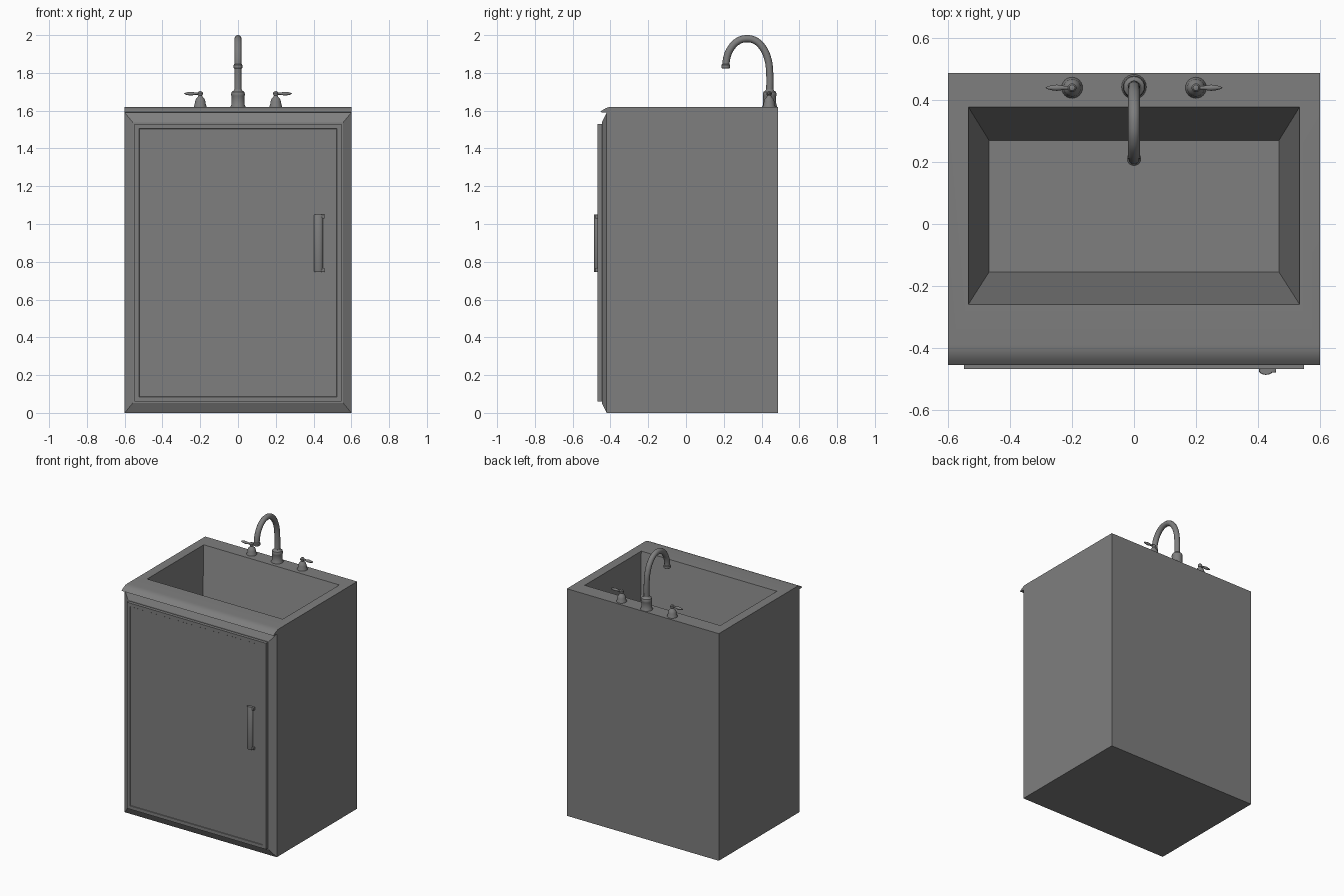
import bpy, bmesh, math
from mathutils import Vector, Matrix

if "Cube" in bpy.data.objects:
    bpy.data.objects.remove(bpy.data.objects["Cube"])

GREY = bpy.data.materials.new("dark_grey")
GREY.diffuse_color = (0.21, 0.21, 0.21, 1)
GREY.use_nodes = True
GREY.node_tree.nodes["Principled BSDF"].inputs["Base Color"].default_value = GREY.diffuse_color


def finish(bm, name, angle=35):
    bmesh.ops.recalc_face_normals(bm, faces=bm.faces)
    me = bpy.data.meshes.new(name)
    bm.to_mesh(me)
    bm.free()
    me.materials.append(GREY)
    me.polygons.foreach_set("use_smooth", [True] * len(me.polygons))
    me.set_sharp_from_angle(angle=math.radians(angle))
    ob = bpy.data.objects.new(name, me)
    bpy.context.collection.objects.link(ob)
    return ob


def skin(bm, rings):
    """Bridge closed rings of points and cap both ends."""
    rings = [[bm.verts.new(p) for p in ring] for ring in rings]
    for a, b in zip(rings, rings[1:]):
        for i in range(len(a)):
            j = (i + 1) % len(a)
            bm.faces.new((a[i], a[j], b[j], b[i]))
    bm.faces.new(rings[0][::-1])
    bm.faces.new(rings[-1])
    bmesh.ops.recalc_face_normals(bm, faces=bm.faces)


def prism(profile, half_width):
    """Closed (y, z) profile extruded along x."""
    bm = bmesh.new()
    skin(bm, [[(x, y, z) for y, z in profile] for x in (-half_width, half_width)])
    return bm


def lathe(name, profile, place, seg=24):
    """Turn an (r, z) profile about z, then place it with a matrix."""
    bm = bmesh.new()
    turn = [2 * math.pi * i / seg for i in range(seg)]
    skin(bm, [[(r * math.cos(a), r * math.sin(a), z) for a in turn] for r, z in profile])
    bm.transform(place)
    return finish(bm, name)


def big_face(bm, direction):
    d = Vector(direction)
    bm.normal_update()
    return max((f for f in bm.faces if f.normal.dot(d) > 0.99),
               key=lambda f: f.calc_area())


def inset_to(bm, face, lo, hi):
    """Inset a rectangular face and place the inner corners on given bounds."""
    bmesh.ops.inset_individual(bm, faces=[face], thickness=0.005)
    c = face.calc_center_median()
    for v in face.verts:
        v.co = [hi[i] if v.co[i] > c[i] else lo[i] for i in range(3)]


def box(name, lo, hi, bevel):
    bm = bmesh.new()
    bmesh.ops.create_cube(bm, size=1)
    for v in bm.verts:
        v.co = [hi[i] if v.co[i] > 0 else lo[i] for i in range(3)]
    bmesh.ops.bevel(bm, geom=bm.edges[:], offset=bevel, segments=2,
                    profile=0.5, affect='EDGES')
    return finish(bm, name)


# Cabinet with rolled front lip, chamfered front frame and sunken basin
body = prism([(0.487, 0), (0.487, 1.62), (-0.39, 1.62), (-0.41, 1.618),
              (-0.425, 1.613), (-0.441, 1.604), (-0.455, 1.592),
              (-0.42, 1.59), (-0.42, 0)], 0.6)
inset_to(body, big_face(body, (0, -1, 0)), (-0.557, -0.446, 0.052), (0.557, -0.446, 1.538))
top = big_face(body, (0, 0, 1))
inset_to(body, top, (-0.535, -0.26, 1.62), (0.535, 0.378, 1.62))
inset_to(body, top, (-0.468, -0.155, 1.19), (0.468, 0.27, 1.19))
finish(body, "cabinet_and_basin", 25)

# Door with a shallow recessed panel
door = prism([(-0.44, 0.06), (-0.44, 1.53), (-0.468, 1.53), (-0.468, 0.06)], 0.549)
front = big_face(door, (0, -1, 0))
inset_to(door, front, (-0.523, -0.468, 0.084), (0.523, -0.468, 1.506))
inset_to(door, front, (-0.521, -0.465, 0.086), (0.521, -0.465, 1.504))
finish(door, "door", 25)

# Door pull: flattened round bar on two mounts
lathe("door_handle", [(0.9, 0.746), (1, 0.75), (1, 1.046), (0.9, 1.05)],
      Matrix.Translation((0.426, -0.473, 0)) @ Matrix.Diagonal((0.023, 0.014, 1, 1)))
for z in (0.746, 1.028):
    box("handle_mount", (0.425, -0.48, z), (0.459, -0.46, z + 0.022), 0.004)

# Faucet base
FY = 0.443
lathe("faucet_base", [(0.040, 1.615), (0.040, 1.622), (0.035, 1.63), (0.034, 1.675),
                      (0.036, 1.68), (0.036, 1.69), (0.033, 1.70), (0.023, 1.706),
                      (0.020, 1.712)], Matrix.Translation((0, FY, 0)))

# Gooseneck spout swept along a curve
path = [(FY, 1.69), (FY, 1.80), (0.433, 1.875), (0.403, 1.938), (0.364, 1.972),
        (0.322, 1.981), (0.275, 1.968), (0.236, 1.928), (0.216, 1.88), (0.211, 1.832)]
cu = bpy.data.curves.new("spout_path", 'CURVE')
cu.dimensions = '3D'
cu.bevel_depth = 0.019
cu.bevel_resolution = 4
cu.resolution_u = 5
cu.use_fill_caps = True
sp = cu.splines.new('BEZIER')
sp.bezier_points.add(len(path) - 1)
for p, (y, z) in zip(sp.bezier_points, path):
    p.co = (0, y, z)
    p.handle_left_type = p.handle_right_type = 'AUTO'
tmp = bpy.data.objects.new("spout_path", cu)
bpy.context.collection.objects.link(tmp)
bpy.context.view_layer.update()
dg = bpy.context.evaluated_depsgraph_get()
me = bpy.data.meshes.new_from_object(tmp.evaluated_get(dg))
bm = bmesh.new()
bm.from_mesh(me)
bpy.data.objects.remove(tmp)
bpy.data.meshes.remove(me)
bmesh.ops.remove_doubles(bm, verts=bm.verts, dist=1e-5)
finish(bm, "spout")
lathe("spout_tip", [(0.018, 1.823), (0.023, 1.827), (0.023, 1.842), (0.018, 1.848)],
      Matrix.Translation((0, 0.211, 0)))

# Two taps: bell base with ball, and outward teardrop lever
for s, side in ((-1, "left"), (1, "right")):
    lathe(side + "_tap_base", [(0.034, 1.615), (0.034, 1.622), (0.03, 1.63), (0.028, 1.648),
                               (0.022, 1.664), (0.013, 1.673), (0.01, 1.679), (0.014, 1.686),
                               (0.014, 1.694), (0.009, 1.701), (0.002, 1.703)],
          Matrix.Translation((0.2 * s, FY - 0.003, 0)))
    lathe(side + "_tap_lever", [(0.006, 0), (0.006, 0.025), (0.009, 0.04), (0.010, 0.05),
                                (0.008, 0.065), (0.005, 0.078), (0.001, 0.085)],
          Matrix.Translation((0.2 * s, FY - 0.003, 1.69))
          @ Matrix.Rotation(s * math.pi / 2, 4, 'Y'), 16)
